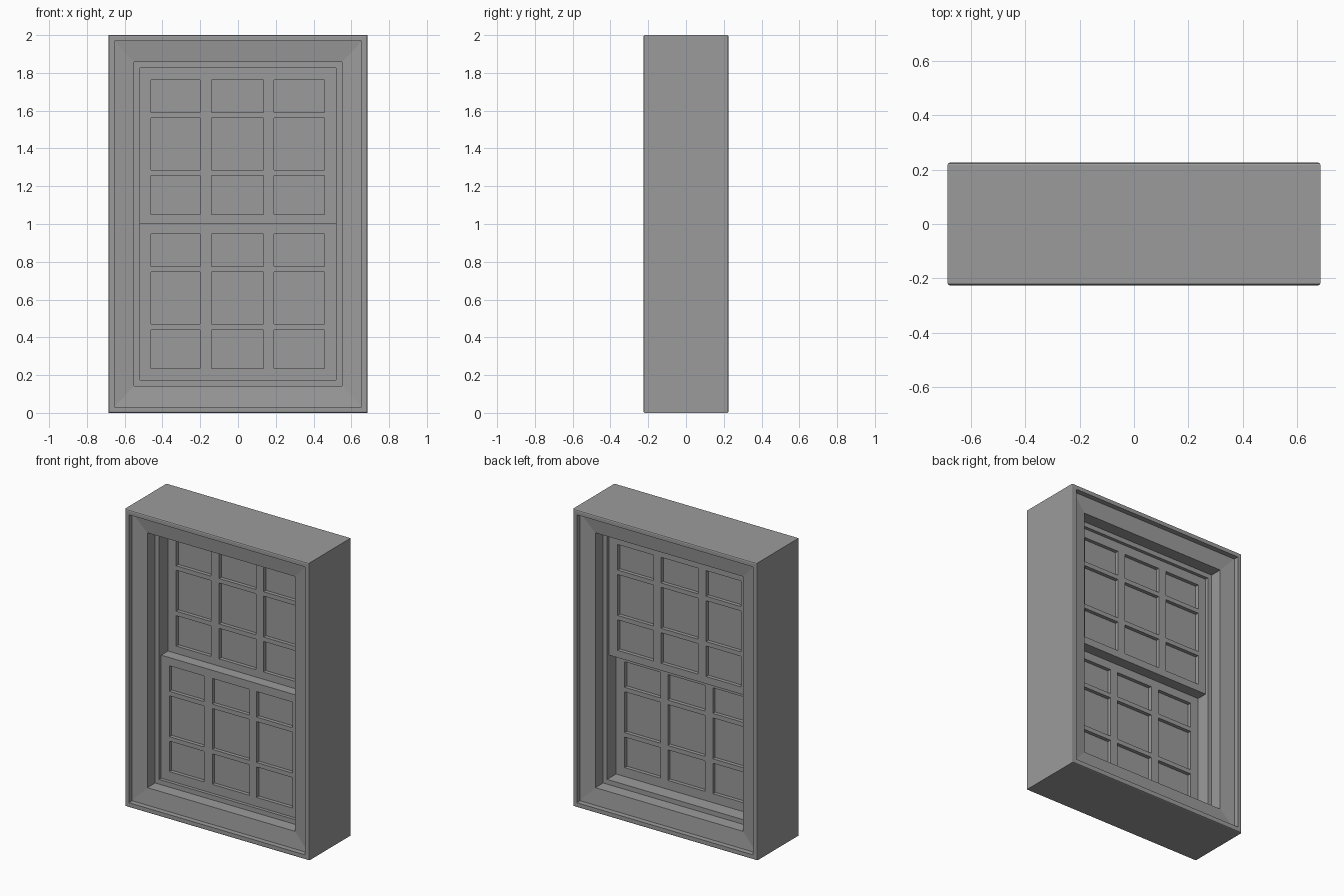
import bpy, bmesh

cube = bpy.data.objects.get("Cube")
if cube:
    bpy.data.objects.remove(cube, do_unlink=True)

grey = bpy.data.materials.new("grey_paint")
grey.use_nodes = True
colour = (0.33, 0.33, 0.33, 1)
grey.diffuse_color = colour
grey.node_tree.nodes["Principled BSDF"].inputs["Base Color"].default_value = colour

HALF_W, HALF_D, HEIGHT = 0.685, 0.225, 2.0
JAMB = 0.165          # inset from the outside to the sash opening
Z_RATIO = 1.06        # head and sill are slightly wider than the sides
SASH_T = 0.073


def make_object(name, bm):
    bmesh.ops.recalc_face_normals(bm, faces=bm.faces)
    mesh = bpy.data.meshes.new(name)
    bm.to_mesh(mesh)
    bm.free()
    mesh.materials.append(grey)
    ob = bpy.data.objects.new(name, mesh)
    bpy.context.collection.objects.link(ob)
    return ob


def frame(name, profile):
    """Sweep a closed (inset, y) profile around the rectangular outline."""
    bm = bmesh.new()
    rings = []
    for inset, y in profile:
        x, z0 = HALF_W - inset, inset * Z_RATIO
        z1 = HEIGHT - z0
        rings.append([bm.verts.new(p) for p in
                      ((-x, y, z0), (x, y, z0), (x, y, z1), (-x, y, z1))])
    for i, a in enumerate(rings):
        b = rings[(i + 1) % len(rings)]
        for j in range(4):
            k = (j + 1) % 4
            bm.faces.new((a[j], a[k], b[k], b[j]))
    return make_object(name, bm)


def sash(name, xs, zs, y0, y1):
    """Lattice of rails, stiles and bars; odd cells are openings."""
    bm = bmesh.new()
    grid = [[bm.verts.new((x, y0, z)) for x in xs] for z in zs]
    for r in range(len(zs) - 1):
        for c in range(len(xs) - 1):
            if not (r % 2 and c % 2):
                bm.faces.new((grid[r][c], grid[r][c + 1],
                              grid[r + 1][c + 1], grid[r + 1][c]))
    res = bmesh.ops.extrude_face_region(bm, geom=bm.faces[:], use_keep_orig=True)
    moved = [v for v in res["geom"] if isinstance(v, bmesh.types.BMVert)]
    bmesh.ops.translate(bm, verts=moved, vec=(0, y1 - y0, 0))
    return make_object(name, bm)


def box(name, x0, x1, y0, y1, z0, z1):
    bm = bmesh.new()
    bmesh.ops.create_cube(bm, size=1)
    for v in bm.verts:
        v.co = ((x0 + x1) / 2 + v.co.x * (x1 - x0),
                (y0 + y1) / 2 + v.co.y * (y1 - y0),
                (z0 + z1) / 2 + v.co.z * (z1 - z0))
    return make_object(name, bm)


# Frame: rounded outer lip, casing, deep reveal and stop, same on both sides
half = [(0, 0.217), (0.0025, 0.2225), (0.008, HALF_D), (0.03, HALF_D),
        (0.03, 0.19), (0.135, 0.178), (0.135, 0.095), (JAMB, 0.095)]
frame("window_frame", [(i, -y) for i, y in half] + [(i, y) for i, y in reversed(half)])

# Sashes: lower one at the front, upper one behind, meeting at mid height
edge_x = HALF_W - JAMB
bottom = JAMB * Z_RATIO
xs = [-edge_x, -0.46, -0.2, -0.14, 0.135, 0.19, 0.457, edge_x]
pane_rows = [0.235, 0.44, 0.47, 0.745, 0.775, 0.947]
RISE = 0.816
for name, z0, z1, dz, y0 in (("lower", bottom, 1.002, 0, -SASH_T),
                             ("upper", 1.002, HEIGHT - bottom, RISE, 0)):
    zs = [z0] + [z + dz for z in pane_rows] + [z1]
    sash(name + "_sash", xs, zs, y0, y0 + SASH_T)
    # One thin panel fills all the openings of the sash
    mid = y0 + SASH_T / 2
    box(name + "_panes", xs[0] + 0.03, xs[-1] - 0.03, mid - 0.012, mid + 0.012,
        z0 + 0.02, z1 - 0.02)
